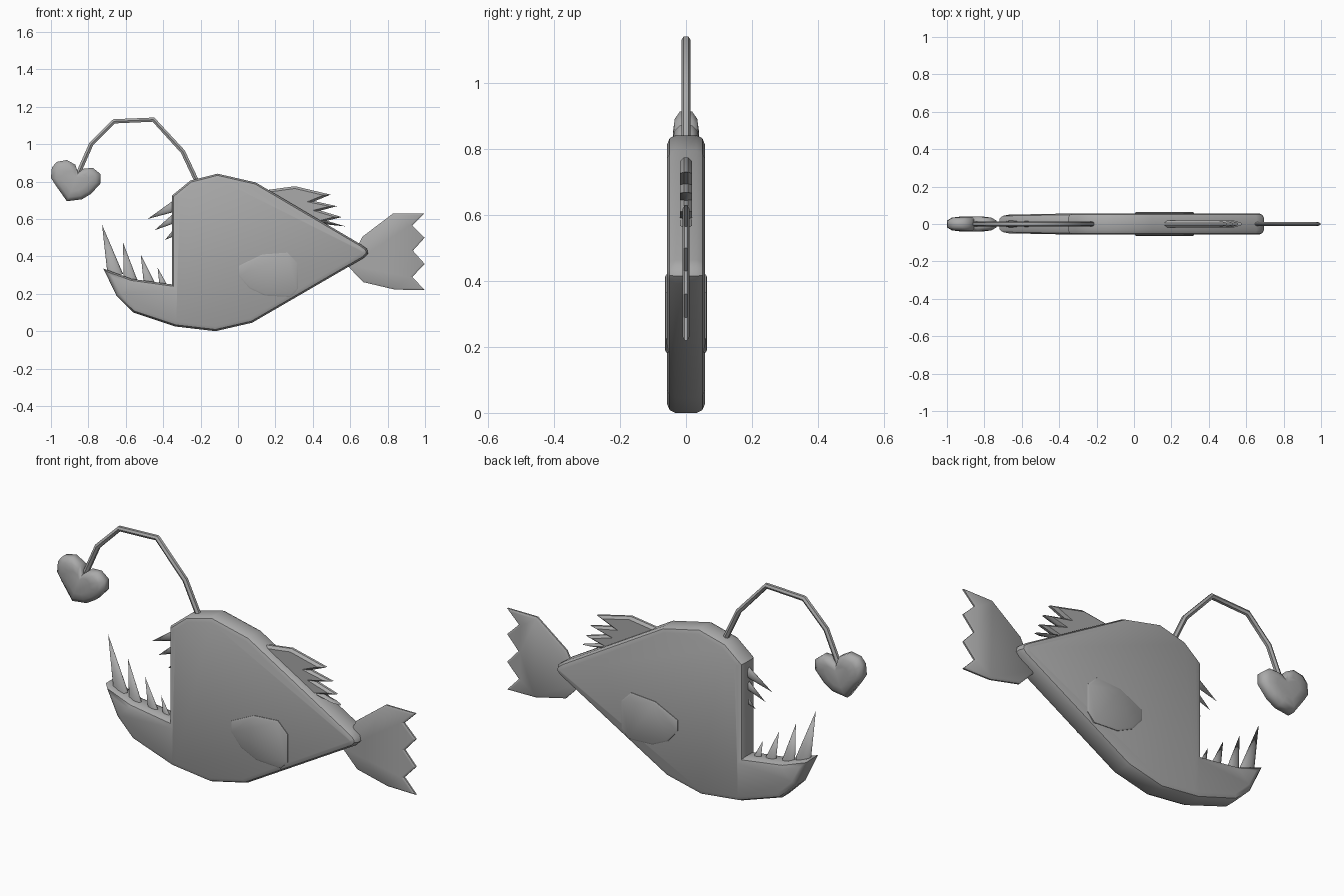
import bpy, bmesh, math
from mathutils import Vector

cube = bpy.data.objects.get("Cube")
if cube:
    bpy.data.objects.remove(cube, do_unlink=True)

GREY = (0.4, 0.4, 0.4, 1)
mat = bpy.data.materials.new("plain grey")
mat.use_nodes = True
mat.diffuse_color = GREY
mat.node_tree.nodes["Principled BSDF"].inputs["Base Color"].default_value = GREY


def finish(obj, name, angle=40):
    obj.name = name
    obj.data.materials.clear()
    obj.data.materials.append(mat)
    bpy.ops.object.select_all(action='DESELECT')
    obj.select_set(True)
    bpy.context.view_layer.objects.active = obj
    bpy.ops.object.shade_smooth_by_angle(angle=math.radians(angle))
    return obj


def inset(points, d):
    """Move every corner of a counter-clockwise outline inwards by d."""
    result = []
    for i, p in enumerate(points):
        a = (p - points[i - 1]).normalized()
        b = (points[(i + 1) % len(points)] - p).normalized()
        na, nb = Vector((-a.y, a.x)), Vector((-b.y, b.x))
        mitre = (na + nb).normalized()
        result.append(p + mitre * d / max(mitre.dot(na), 0.3))
    return result


def slab(name, outline, rings, centre=None, cut=None, taper=None, angle=40):
    """Rounded plate in the xz plane: rings are (y, inset) or (y, scale about centre)."""
    pts = [Vector(p) for p in outline]
    area = sum(pts[i - 1].cross(p) for i, p in enumerate(pts))
    if area < 0:
        pts.reverse()
    bm = bmesh.new()
    loops = []
    for y, d in rings:
        if centre:
            c = Vector(centre)
            ring = [c + (p - c) * d for p in pts]
        else:
            ring = inset(pts, d)
        loops.append([bm.verts.new((p.x, y, p.y)) for p in ring])
    n = len(pts)
    for lo, hi in zip(loops, loops[1:]):
        for i in range(n):
            bm.faces.new((lo[i - 1], lo[i], hi[i], hi[i - 1]))
    bm.faces.new(loops[0])
    bm.faces.new(loops[-1])
    if cut is not None:
        bmesh.ops.bisect_plane(bm, geom=bm.verts[:] + bm.edges[:] + bm.faces[:],
                               plane_co=(cut, 0, 0), plane_no=(1, 0, 0))
    if taper:
        for v in bm.verts:
            v.co.y *= taper(v.co.x)
    bmesh.ops.recalc_face_normals(bm, faces=bm.faces)
    mesh = bpy.data.meshes.new(name)
    bm.to_mesh(mesh)
    bm.free()
    obj = bpy.data.objects.new(name, mesh)
    bpy.context.collection.objects.link(obj)
    return finish(obj, name, angle)


def mirrored(half):
    """Complete ring list from the front half."""
    return half + [(-y, d) for y, d in reversed(half)]


# Body with open jaw
body = [(-0.353, 0.25), (-0.57, 0.28), (-0.72, 0.335), (-0.65, 0.19), (-0.56, 0.1),
        (-0.335, 0.025), (-0.12, 0.0), (0.075, 0.045), (0.675, 0.393), (0.695, 0.415),
        (0.69, 0.44), (0.655, 0.465), (0.095, 0.795), (-0.11, 0.842), (-0.255, 0.805),
        (-0.353, 0.725)]
slab("body", body, mirrored([(-0.057, 0.026), (-0.05, 0.009), (-0.032, 0)]),
     cut=-0.31, taper=lambda x: 1 - 0.35 * max(0, -0.31 - x))

# Side fins, one plate on each flank
fin = [(0.005, 0.35), (0.005, 0.295), (0.06, 0.23), (0.145, 0.19), (0.28, 0.183),
       (0.32, 0.225), (0.32, 0.365), (0.265, 0.42), (0.13, 0.41)]
for name, s in (("right_side_fin", -1), ("left_side_fin", 1)):
    slab(name, fin, [(s * 0.04, 0), (s * 0.06, 0), (s * 0.064, 0.008)])

# Back fin with ragged rear edge
back_fin = [(0.12, 0.75), (0.305, 0.775), (0.495, 0.73), (0.41, 0.695), (0.53, 0.668),
            (0.44, 0.645), (0.555, 0.61), (0.475, 0.59), (0.575, 0.56), (0.46, 0.572),
            (0.4, 0.55)]
slab("back_fin", back_fin, mirrored([(-0.018, 0.012), (-0.006, 0)]))

# Tail fin
tail = [(0.585, 0.35), (0.665, 0.505), (0.83, 0.63), (0.998, 0.63), (0.932, 0.565),
        (0.998, 0.5), (0.935, 0.43), (0.998, 0.36), (0.932, 0.29), (0.998, 0.22),
        (0.84, 0.222), (0.67, 0.262)]
slab("tail_fin", tail, mirrored([(-0.01, 0.01), (-0.004, 0)]))

# Heart-shaped lure
heart = [(-1.0, 0.82), (-0.995, 0.875), (-0.97, 0.905), (-0.915, 0.915), (-0.87, 0.89),
         (-0.855, 0.845), (-0.825, 0.87), (-0.775, 0.872), (-0.735, 0.84), (-0.735, 0.79),
         (-0.785, 0.735), (-0.835, 0.705), (-0.915, 0.695), (-0.975, 0.78)]
slab("lure_heart", heart, mirrored([(-0.039, 0.5), (-0.034, 0.8), (-0.018, 1)]),
     centre=(-0.87, 0.8), angle=60)

# Lure stalk: bent tube
path = [(-0.21, 0.78), (-0.295, 0.96), (-0.452, 1.131), (-0.662, 1.122),
        (-0.785, 1.0), (-0.86, 0.83)]
curve = bpy.data.curves.new("lure_stalk", 'CURVE')
curve.dimensions = '3D'
curve.bevel_depth = 0.014
curve.bevel_resolution = 1
curve.use_fill_caps = True
spline = curve.splines.new('POLY')
spline.points.add(len(path) - 1)
for point, (x, z) in zip(spline.points, path):
    point.co = (x, 0, z, 1)
stalk = bpy.data.objects.new("lure_stalk", curve)
bpy.context.collection.objects.link(stalk)
bpy.ops.object.select_all(action='DESELECT')
stalk.select_set(True)
bpy.context.view_layer.objects.active = stalk
bpy.ops.object.convert(target='MESH')
finish(bpy.context.object, "lure_stalk", 50)

# Teeth: (base, tip, base radius)
lower = [((-0.655, 0.295), (-0.727, 0.57), 0.042), ((-0.575, 0.27), (-0.615, 0.475), 0.036),
         ((-0.475, 0.255), (-0.52, 0.41), 0.029), ((-0.4, 0.245), (-0.43, 0.34), 0.02)]
upper = [((-0.335, 0.67), (-0.483, 0.6), 0.03), ((-0.335, 0.605), (-0.445, 0.54), 0.025),
         ((-0.34, 0.525), (-0.39, 0.488), 0.016)]
for row, teeth in (("lower", lower), ("upper", upper)):
    for i, (base, tip, radius) in enumerate(teeth, 1):
        b, t = Vector(base), Vector(tip)
        d, mid = t - b, (b + t) / 2
        bpy.ops.mesh.primitive_cone_add(vertices=8, radius1=radius, radius2=0,
                                        depth=d.length, location=(mid.x, 0, mid.y),
                                        rotation=(0, math.atan2(d.x, d.y), 0))
        tooth = bpy.context.object
        tooth.scale.y = 0.5
        finish(tooth, f"{row}_tooth_{i}", 60)
